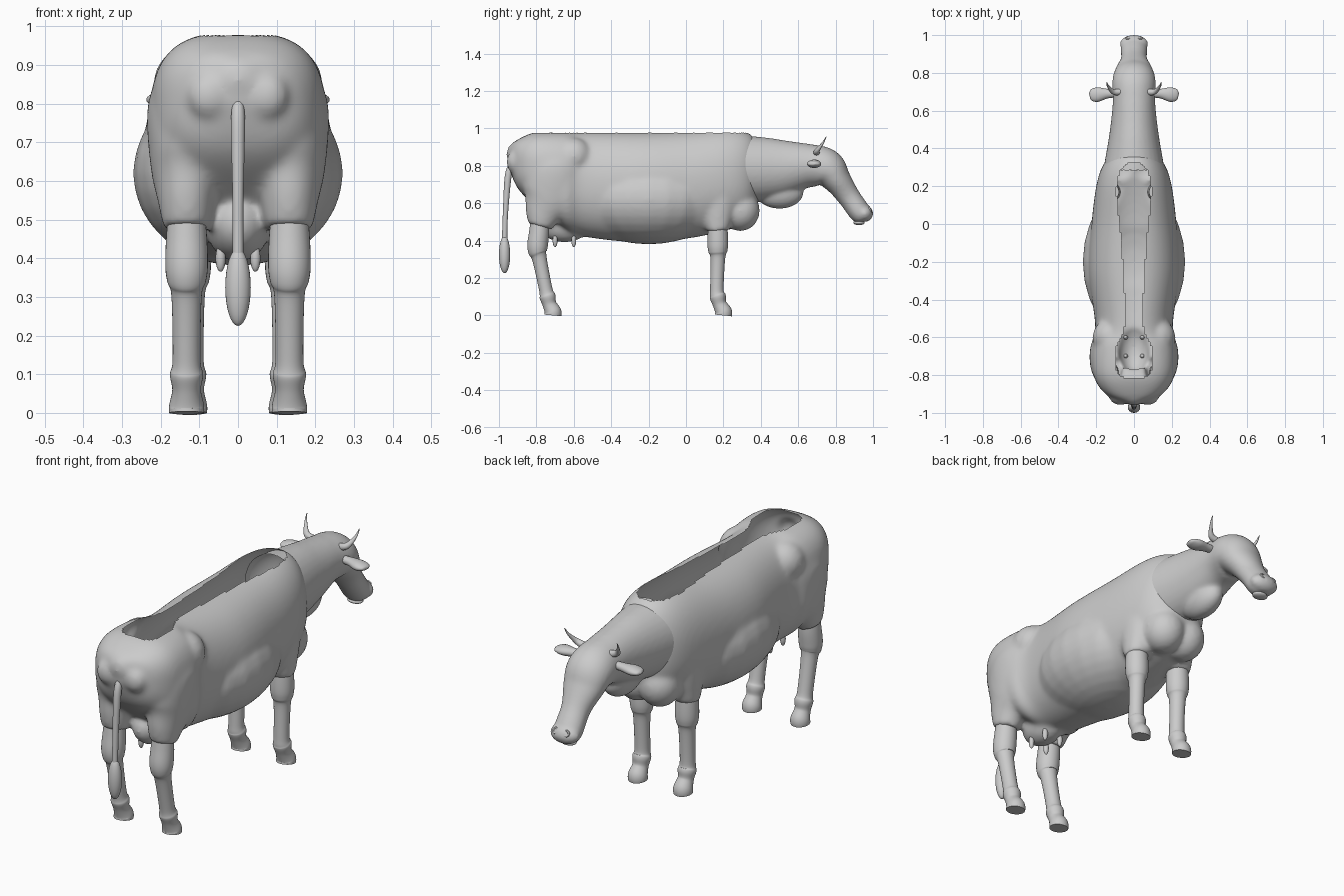
import bpy, bmesh, math
from mathutils import Vector

if "Cube" in bpy.data.objects:
    bpy.data.objects.remove(bpy.data.objects["Cube"])

GREY = (.6, .6, .6, 1)
hide = bpy.data.materials.new("grey hide")
hide.use_nodes = True
hide.diffuse_color = GREY
hide.node_tree.nodes["Principled BSDF"].inputs["Base Color"].default_value = GREY


def spline(rows, steps):
    """Catmull-Rom curve through rows of numbers."""
    result = []
    last = len(rows) - 1
    for i in range(last):
        before, start = rows[max(i - 1, 0)], rows[i]
        end, after = rows[i + 1], rows[min(i + 2, last)]
        for step in range(steps):
            t = step / steps
            result.append([b + t * ((c - a) + t * (2 * a - 5 * b + 4 * c - d
                                                   + t * (3 * b - a - 3 * c + d))) / 2
                           for a, b, c, d in zip(before, start, end, after)])
    return result + [list(rows[last])]


def super_point(angle, roundness):
    """Point of a unit superellipse."""
    cosine, sine = math.cos(angle), math.sin(angle)
    power = 2 / roundness
    return (math.copysign(abs(cosine) ** power, cosine),
            math.copysign(abs(sine) ** power, sine))


def loft(bm, rows, across=Vector((1, 0, 0)), forward=None, sides=32, steps=8):
    """Capped skin of rings; a row is x, y, z, radius across, other radius, roundness."""
    points = spline(rows, steps)
    rings = []
    for i, (x, y, z, wide, deep, roundness) in enumerate(points):
        following = points[min(i + 1, len(points) - 1)]
        previous = points[max(i - 1, 0)]
        tangent = forward or Vector(following[:3]) - Vector(previous[:3])
        normal = tangent.cross(across).normalized()
        ring = []
        for k in range(sides):
            u, v = super_point(math.tau * k / sides, roundness)
            ring.append(bm.verts.new(Vector((x, y, z)) + across * wide * u + normal * deep * v))
        rings.append(ring)
    faces = [bm.faces.new(rings[0]), bm.faces.new(rings[-1])]
    for ring, following in zip(rings, rings[1:]):
        for k in range(sides):
            j = (k + 1) % sides
            faces.append(bm.faces.new((ring[k], ring[j], following[j], following[k])))
    bmesh.ops.recalc_face_normals(bm, faces=faces)


def ball(bm, centre, radii):
    """Ellipsoid."""
    created = bmesh.ops.create_uvsphere(bm, u_segments=24, v_segments=16, radius=1)
    for vert in created["verts"]:
        vert.co = Vector(c + r * q for c, r, q in zip(centre, radii, vert.co))


def finish(bm, name, voxel=None, softness=0, remove=None):
    """Make the object; optionally fuse and soften it, then open it by a rule."""
    mesh = bpy.data.meshes.new(name)
    bm.to_mesh(mesh)
    bm.free()
    part = bpy.data.objects.new(name, mesh)
    bpy.context.collection.objects.link(part)
    bpy.ops.object.select_all(action="DESELECT")
    bpy.context.view_layer.objects.active = part
    part.select_set(True)
    if voxel:
        fuse = part.modifiers.new("fuse", "REMESH")
        fuse.mode = "VOXEL"
        fuse.voxel_size = voxel
        bpy.ops.object.modifier_apply(modifier=fuse.name)
        soften = part.modifiers.new("soften", "SMOOTH")
        soften.iterations = softness
        bpy.ops.object.modifier_apply(modifier=soften.name)
    if remove:
        opened = bmesh.new()
        opened.from_mesh(part.data)
        doomed = [face for face in opened.faces if remove(face.calc_center_median())]
        bmesh.ops.delete(opened, geom=doomed, context="FACES")
        opened.to_mesh(part.data)
        opened.free()
    part.data.materials.clear()
    part.data.materials.append(hide)
    bpy.ops.object.shade_smooth_by_angle(angle=math.radians(50))


SIDES = {"left": 1, "right": -1}
HIND_X, FORE_X = .133, .125

# Barrel: y, bottom, top, half width; boxier over the haunches
barrel = [(-.95, .8, .9, .03), (-.9, .68, .94, .15), (-.8, .58, .98, .215), (-.65, .46, .984, .228),
          (-.54, .42, .982, .205), (-.25, .39, .982, .24), (0, .41, .988, .225), (.2, .45, 1, .2),
          (.31, .49, .985, .165), (.37, .56, .94, .11), (.4, .68, .84, .03)]
thigh = [(-.7, .92, .05, .1), (-.7, .8, .1, .16), (-.72, .65, .095, .16), (-.76, .55, .075, .105),
         (-.78, .475, .06, .065)]
shoulder = [(.18, .75, .07, .08), (.17, .6, .07, .1), (.17, .45, .06, .06)]

# Body: barrel, belly, thighs, rump, brisket and udder fused, open along the back
bm = bmesh.new()
loft(bm, [(0, y, (low + top) / 2, half, (top - low) / 2, 2.8 if y < -.6 else 2.2)
          for y, low, top, half in barrel], forward=Vector((0, 1, 0)), sides=48)
ball(bm, (0, -.2, .62), (.272, .4, .24))
for s in SIDES.values():
    for rows, x in ((thigh, HIND_X), (shoulder, FORE_X)):
        loft(bm, [(s * x, y, z, wide, deep, 2) for y, z, wide, deep in rows])
    ball(bm, (s * .073, -.91, .82), (.06, .05, .065))
    ball(bm, (s * .06, .29, .56), (.1, .105, .11))
    ball(bm, (s * .12, -.6, .85), (.1, .1, .1))
ball(bm, (0, -.9, .86), (.08, .06, .07))
ball(bm, (0, -.65, .49), (.085, .14, .1))
finish(bm, "body", voxel=.01, softness=18, remove=lambda centre: centre.z > .9755)

# Teats
bm = bmesh.new()
for s in SIDES.values():
    for y in (-.7, -.6):
        ball(bm, (s * .045, y, .4), (.013, .013, .035))
finish(bm, "teats")

# Neck, dewlap and head, open where the neck enters the body
neck = [(.27, .78, .166, .187), (.48, .785, .13, .16), (.65, .8, .112, .118), (.75, .785, .115, .105),
        (.81, .72, .1, .076), (.87, .635, .07, .061), (.93, .55, .07, .058), (.955, .515, .05, .04),
        (.96, .505, .01, .01)]
bm = bmesh.new()
loft(bm, [(0, y, z, wide, deep, 2) for y, z, wide, deep in neck])
ball(bm, (0, .5, .66), (.072, .13, .09))
ball(bm, (0, .955, .545), (.076, .046, .046))
finish(bm, "head_and_neck", voxel=.009, softness=10, remove=lambda centre: centre.y < .285)

bm = bmesh.new()
ball(bm, (0, .925, .496), (.04, .03, .014))
finish(bm, "lower_lip")

# Legs share heights and radii: upper leg, knee, cannon, fetlock, hoof
LEG_HEIGHTS = (.55, .45, .38, .34, .3, .14, .1, .06, .02, 0)
LEG_RADII = (.045, .053, .055, .05, .039, .036, .043, .037, .045, .045)
LEG_PATHS = {"hind_leg": (HIND_X, (-.78, -.785, -.793, -.793, -.783, -.75, -.74, -.73, -.712, -.712)),
             "foreleg": (FORE_X, (.17, .17, .17, .17, .17, .165, .17, .18, .2, .2))}

# Horn and ear: x, y, z, radius (and thickness)
horn = [(.065, .7, .865, .018), (.11, .7, .88, .015), (.137, .73, .92, .007), (.145, .75, .955, .002)]
ear = [(.09, .69, .815, .02, .018), (.14, .69, .813, .025, .02), (.19, .685, .81, .038, .022),
       (.225, .685, .81, .03, .013), (.237, .69, .81, .005, .004)]

for label, s in SIDES.items():
    for leg, (x, path) in LEG_PATHS.items():
        bm = bmesh.new()
        loft(bm, [(s * x, y, z, radius, radius, 2)
                  for y, z, radius in zip(path, LEG_HEIGHTS, LEG_RADII)])
        finish(bm, f"{label}_{leg}")

    bm = bmesh.new()
    loft(bm, [(s * x, y, z, radius, radius, 2) for x, y, z, radius in horn],
         across=Vector((0, 1, 0)), sides=16)
    finish(bm, f"{label}_horn")

    bm = bmesh.new()
    loft(bm, [(s * x, y, z, wide, thick, 2) for x, y, z, wide, thick in ear],
         across=Vector((0, 1, 0)), sides=20)
    finish(bm, f"{label}_ear")

    bpy.ops.mesh.primitive_torus_add(major_radius=.012, minor_radius=.005, location=(s * .03, .985, .565),
                                     rotation=(math.radians(-65), 0, 0))
    rim = bpy.context.object
    rim.name = f"{label}_nostril"
    rim.data.materials.append(hide)
    bpy.ops.object.shade_smooth_by_angle()

# Tail with tuft
tail = [(-.925, .82, .012), (-.95, .75, .018), (-.965, .55, .014), (-.97, .4, .014)]
bm = bmesh.new()
loft(bm, [(0, y, z, radius, radius, 2) for y, z, radius in tail], sides=20)
ball(bm, (0, -.97, .325), (.033, .03, .1))
finish(bm, "tail")
